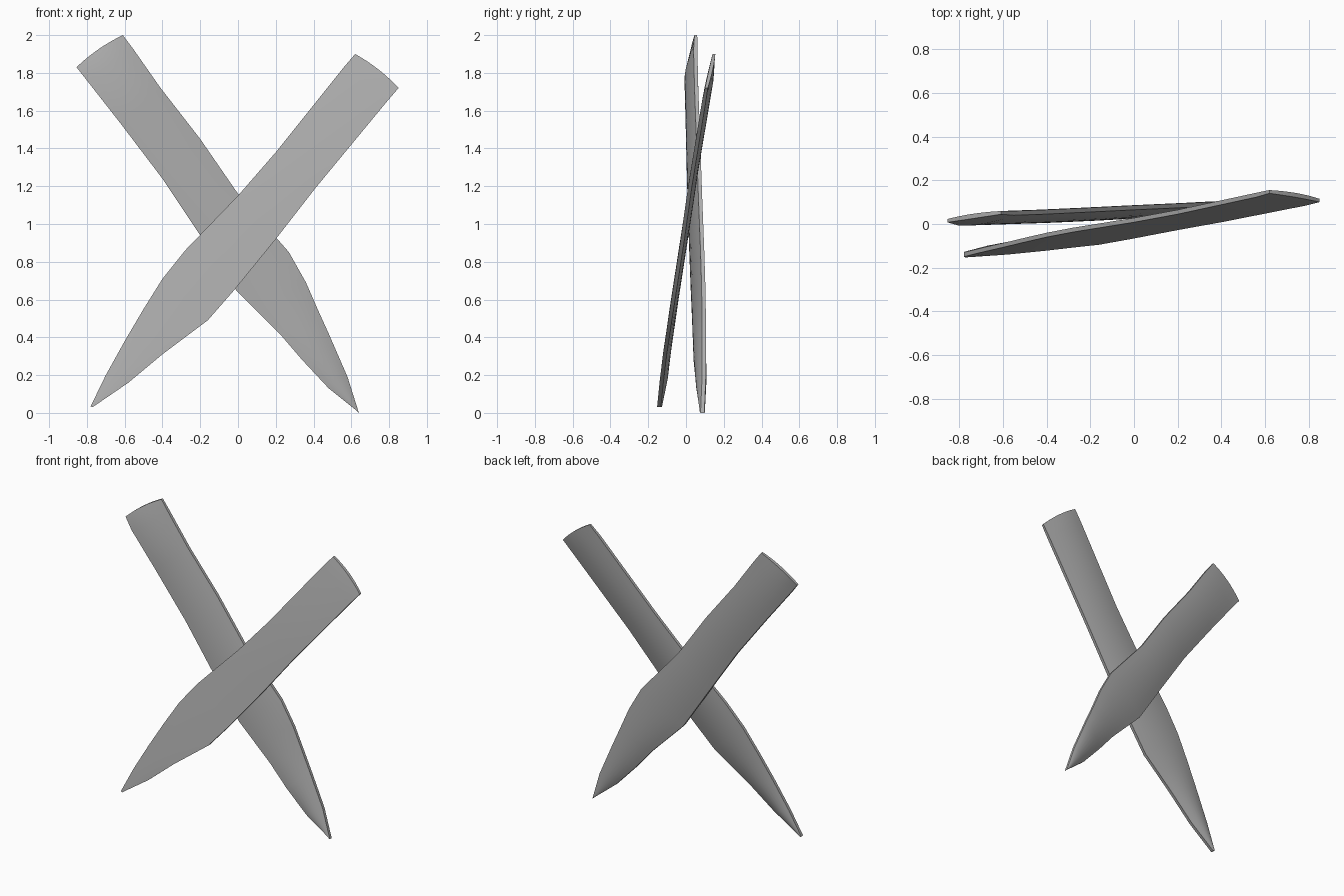
import bpy, bmesh, math
from mathutils import Vector

cube = bpy.data.objects.get("Cube")
if cube:
    bpy.data.objects.remove(cube, do_unlink=True)

grey = bpy.data.materials.new("plain_grey")
grey.use_nodes = True
colour = (0.42, 0.42, 0.42, 1)
grey.diffuse_color = colour
grey.node_tree.nodes["Principled BSDF"].inputs["Base Color"].default_value = colour

COLS = 8  # divisions across the width


def plank(name, stations, half, front_bulge, back_bulge):
    """Loft a thin pointed slat through pairs of edge points, tip first."""
    bm = bmesh.new()
    rings = []
    last = len(stations) - 1
    for i, (a, b) in enumerate(stations):
        a, b = Vector(a), Vector(b)
        # faces swell in the middle and thin out at the tip and the square end
        swell = 0.25 if i in (0, last) else 1.0
        edge = half * (0.75 if i == last else 1.0)
        along = Vector((0, 0, 0))
        if i == last:
            along = (a - Vector(stations[i - 1][0])).normalized() * 0.012
        front, back = [], []
        for c in range(COLS + 1):
            s = c / COLS
            arch = 4 * s * (1 - s)
            p = a.lerp(b, s) + along * arch
            front.append(bm.verts.new(p - Vector((0, edge + front_bulge * arch * swell, 0))))
            back.append(bm.verts.new(p + Vector((0, edge + back_bulge * arch * swell, 0))))
        rings.append(front + back[::-1])
    # skin between neighbouring rings
    n = len(rings[0])
    for r0, r1 in zip(rings, rings[1:]):
        for k in range(n):
            m = (k + 1) % n
            bm.faces.new((r0[k], r0[m], r1[m], r1[k]))
    # end caps
    for ring in (rings[0], rings[-1]):
        for c in range(COLS):
            bm.faces.new((ring[c], ring[c + 1], ring[n - 2 - c], ring[n - 1 - c]))
    bmesh.ops.recalc_face_normals(bm, faces=bm.faces[:])
    mesh = bpy.data.meshes.new(name)
    bm.to_mesh(mesh)
    bm.free()
    mesh.materials.append(grey)
    obj = bpy.data.objects.new(name, mesh)
    bpy.context.collection.objects.link(obj)
    bpy.ops.object.select_all(action='DESELECT')
    obj.select_set(True)
    bpy.context.view_layer.objects.active = obj
    bpy.ops.object.shade_smooth_by_angle(angle=math.radians(35))
    return obj


# Front slat: leans back, flat front and rounded back
plank("front_slat", [
    ((-0.78, -0.140, 0.035), (-0.77, -0.143, 0.03)),
    ((-0.70, -0.120, 0.20), (-0.58, -0.130, 0.16)),
    ((-0.60, -0.097, 0.38), (-0.40, -0.112, 0.31)),
    ((-0.50, -0.073, 0.55), (-0.28, -0.098, 0.40)),
    ((-0.40, -0.050, 0.71), (-0.16, -0.085, 0.49)),
    ((-0.28, -0.027, 0.86), (-0.02, -0.060, 0.65)),
    ((0.00, 0.018, 1.15), (0.20, -0.018, 0.92)),
    ((0.20, 0.055, 1.38), (0.41, 0.020, 1.19)),
    ((0.56, 0.133, 1.83), (0.79, 0.095, 1.65)),
    ((0.62, 0.148, 1.90), (0.85, 0.108, 1.72)),
], 0.010, 0.002, 0.018)

# Back slat: rolled slightly about its length, rounded on both faces
plank("back_slat", [
    ((0.63, 0.085, 0.01), (0.64, 0.087, 0.00)),
    ((0.48, 0.065, 0.13), (0.58, 0.095, 0.19)),
    ((0.34, 0.050, 0.28), (0.48, 0.095, 0.42)),
    ((0.22, 0.045, 0.42), (0.43, 0.095, 0.53)),
    ((0.10, 0.040, 0.54), (0.36, 0.092, 0.69)),
    ((-0.01, 0.035, 0.65), (0.27, 0.087, 0.85)),
    ((-0.20, 0.024, 0.94), (0.00, 0.075, 1.16)),
    ((-0.40, 0.015, 1.24), (-0.20, 0.065, 1.45)),
    ((-0.62, 0.008, 1.53), (-0.41, 0.055, 1.72)),
    ((-0.80, 0.002, 1.76), (-0.55, 0.050, 1.92)),
    ((-0.855, 0.015, 1.83), (-0.61, 0.052, 2.00)),
], 0.010, 0.012, 0.015)
